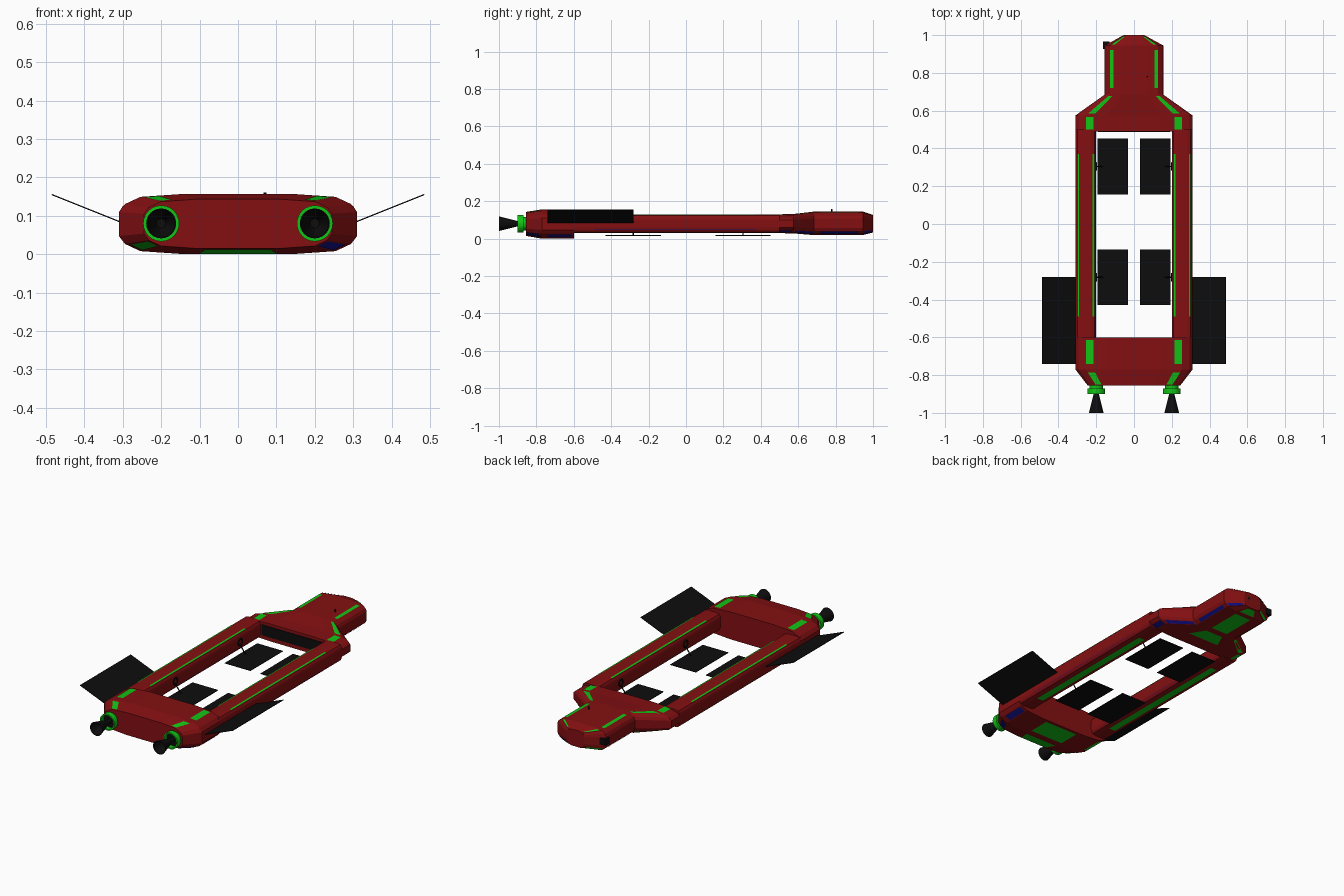
import bpy, math
from mathutils import Vector

if "Cube" in bpy.data.objects:
    bpy.data.objects.remove(bpy.data.objects["Cube"])


def material(name, rgb):
    m = bpy.data.materials.new(name)
    m.diffuse_color = (*rgb, 1)
    m.use_nodes = True
    m.node_tree.nodes["Principled BSDF"].inputs["Base Color"].default_value = m.diffuse_color
    return m


RED = material("hull_red", (0.23, 0.005, 0.006))
GREEN = material("trim_green", (0.006, 0.55, 0.008))
BLUE = material("trim_blue", (0.005, 0.005, 0.25))
BLACK = material("black", (0.004, 0.004, 0.004))


def mesh(name, verts, faces, mat):
    me = bpy.data.meshes.new(name)
    me.from_pydata(verts, [], faces)
    me.materials.append(mat)
    ob = bpy.data.objects.new(name, me)
    bpy.context.collection.objects.link(ob)
    return ob


# Chamfered hull cross-section as fractions of half width and half height
QUARTER = [(.45, 1), (.82, .9), (.95, .66), (1, .4)]
HALF = QUARTER + [(x, -z) for x, z in reversed(QUARTER)]
RING = HALF + [(-x, z) for x, z in reversed(HALF)]
N = len(RING)


def ring(sec):
    y, cx, w, cz, h = sec
    return [Vector((cx + x * w, y, cz + z * h)) for x, z in RING]


def loft(name, secs):
    verts = [v for s in secs for v in ring(s)]
    faces = [(k * N + i, (k + 1) * N + i, (k + 1) * N + (i + 1) % N, k * N + (i + 1) % N)
             for k in range(len(secs) - 1) for i in range(N)]
    faces += [tuple(range(N)), tuple(reversed(range((len(secs) - 1) * N, len(secs) * N)))]
    return mesh(name, verts, [f[::-1] for f in faces], RED)


def patch(name, secs, edge, t0, t1, y0, y1, mat):
    """Coloured panel lying on one facet of a lofted hull."""
    mid = (y0 + y1) / 2
    a, b = next((a, b) for a, b in zip(secs, secs[1:]) if a[0] <= mid <= b[0])
    pts = []
    for y, ts in ((y0, (t0, t1)), (y1, (t1, t0))):
        f = (y - a[0]) / (b[0] - a[0])
        r = ring([p + (q - p) * f for p, q in zip(a, b)])
        pts += [r[edge].lerp(r[(edge + 1) % N], t) for t in ts]
    n = (pts[2] - pts[0]).cross(pts[3] - pts[1]).normalized()
    c = sum(pts, Vector()) / 4 - Vector((a[1], mid, a[3]))
    if n.dot(c) < 0:
        n, pts = -n, pts[::-1]
    mesh(name, [p + n * .002 for p in pts], [(0, 1, 2, 3)], mat)


def box(name, center, size, mat, rot_y=0.0):
    x, y, z = (s / 2 for s in size)
    v = [(i, j, k) for i in (-x, x) for j in (-y, y) for k in (-z, z)]
    f = [(0, 1, 3, 2), (4, 6, 7, 5), (0, 4, 5, 1), (2, 3, 7, 6), (0, 2, 6, 4), (1, 5, 7, 3)]
    ob = mesh(name, v, f, mat)
    ob.location = center
    ob.rotation_euler.y = rot_y
    return ob


def lathe(name, profile, x, z, mat, n=24):
    """Revolve (y, radius) points around an axis parallel to y."""
    v = [(x + r * math.cos(2 * math.pi * i / n), y, z + r * math.sin(2 * math.pi * i / n))
         for y, r in profile for i in range(n)]
    f = [(k * n + i, k * n + (i + 1) % n, (k + 1) * n + (i + 1) % n, (k + 1) * n + i)
         for k in range(len(profile) - 1) for i in range(n)]
    return mesh(name, v, f, mat)


def rod(name, a, b, r, mat):
    a, b = Vector(a), Vector(b)
    bpy.ops.mesh.primitive_cylinder_add(vertices=8, radius=r, depth=(b - a).length, location=(a + b) / 2)
    ob = bpy.context.object
    ob.name = name
    ob.rotation_euler = (b - a).to_track_quat('Z', 'Y').to_euler()
    ob.data.materials.append(mat)


# Hull sections: y, centre x, half width, centre z, half height
REAR = [(-.855, 0, .245, .079, .064), (-.77, 0, .31, .0785, .0785), (-.6, 0, .31, .0785, .0785)]
HEAD = [(.49, 0, .31, .08, .05), (.575, 0, .31, .08, .052), (.685, 0, .155, .082, .063),
        (.945, 0, .155, .082, .063), (1.0, 0, .055, .08, .047)]
loft("rear_block", REAR)
loft("head_block", HEAD)

# Trim panels: top corners, lower sides (blue right, green left) and belly
spans = [("rear", REAR, -.85, -.785), ("rear", REAR, -.74, -.615), ("head", HEAD, .5, .567),
         ("head", HEAD, .585, .678), ("head", HEAD, .72, .92), ("head", HEAD, .95, .992)]
for part, secs, y0, y1 in spans:
    patch(part + "_top_trim_right", secs, 0, .65, 1, y0, y1, GREEN)
    patch(part + "_top_trim_left", secs, 14, 0, .35, y0, y1, GREEN)
    patch(part + "_side_trim_right", secs, 5, .1, .9, y0, y1, BLUE)
    patch(part + "_side_trim_left", secs, 9, .1, .9, y0, y1, GREEN)
    if not (part == "head" and y0 == .5):
        patch(part + "_belly_panel", secs, 7, .12, .88, y0, y1, GREEN)

for s in (-1, 1):
    # Side rails with their stripes
    rail = [(-.61, s * .255, .055, .08, .05), (.5, s * .255, .055, .08, .05)]
    loft("side_rail", rail)
    for name, edge, t0, t1, mat in (("top_outer", 0, .5, .95, GREEN), ("top_inner", 14, .05, .5, GREEN),
                                    ("right", 4, .88, 1, BLUE), ("left", 10, 0, .12, GREEN),
                                    ("bottom", 7, .1, .9, GREEN)):
        patch("rail_stripe_" + name, rail, edge, t0, t1, -.49, .37, mat)

    # Engines: green collar, black throat and flared nozzle
    lathe("engine_collar", [(-.85, .036), (-.87, .036), (-.87, .047), (-.9, .047), (-.9, .039), (-.872, .039)],
          s * .2, .08, GREEN)
    lathe("engine_throat", [(-.874, .04), (-.874, .001)], s * .2, .08, BLACK)
    lathe("engine_nozzle", [(-.874, .013), (-.9, .014), (-1, .039), (-.998, .036), (-.91, .012), (-.91, .001)],
          s * .2, .08, BLACK)

    # Tilted outer solar wings
    box("solar_wing", (s * .397, -.51, .12), (.19, .46, .003), BLACK, -s * math.atan2(.07, .175))

    # Flat panels hung inside the frame on short arms
    for y in (.305, -.282):
        box("inner_panel", (s * .113, y, .017), (.163, .295, .003), BLACK)
        rod("panel_arm", (s * .2, y, .065), (s * .165, y, .018), .003, BLACK)
        bpy.ops.mesh.primitive_torus_add(major_segments=12, minor_segments=6, major_radius=.018,
                                         minor_radius=.005, location=(s * .2, y, .08),
                                         rotation=(0, math.pi / 2, 0))
        bpy.context.object.name = "panel_hinge"
        bpy.context.object.data.materials.append(BLACK)

# Bay slot on the inner face of the head, nose window, camera and antenna
box("bay_slot", (0, .489, .083), (.38, .006, .06), BLACK)
box("nose_window", (0, .999, .085), (.06, .002, .022), BLACK)
box("side_camera", (-.147, .947, .085), (.035, .04, .035), BLACK)
rod("antenna", (.07, .78, .14), (.07, .78, .16), .004, BLACK)
